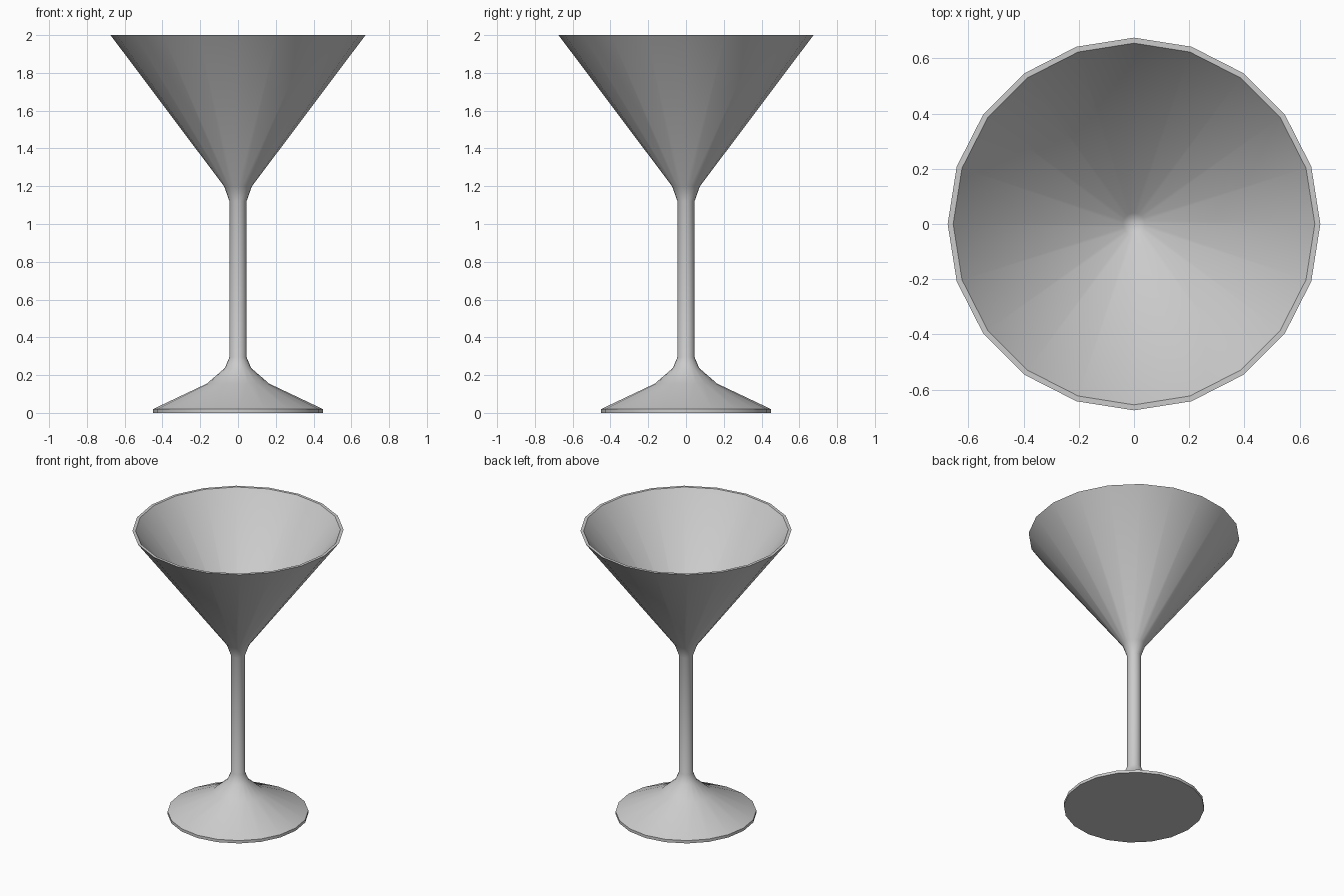
import bpy, bmesh, math

if "Cube" in bpy.data.objects:
    bpy.data.objects.remove(bpy.data.objects["Cube"])

SIDES = 20


def lathe(name, profile):
    """Revolve an (r, z) profile around the z axis; r = 0 points become poles."""
    bm = bmesh.new()
    rings = []
    for r, z in profile:
        if r == 0:
            rings.append([bm.verts.new((0, 0, z))] * SIDES)
        else:
            rings.append([bm.verts.new((r * math.cos(math.tau * i / SIDES),
                                        r * math.sin(math.tau * i / SIDES), z))
                          for i in range(SIDES)])
    for a, b in zip(rings, rings[1:]):
        for i in range(SIDES):
            j = (i + 1) % SIDES
            quad = list(dict.fromkeys((a[i], a[j], b[j], b[i])))
            bm.faces.new(quad)
    bmesh.ops.recalc_face_normals(bm, faces=bm.faces)
    mesh = bpy.data.meshes.new(name)
    bm.to_mesh(mesh)
    bm.free()
    obj = bpy.data.objects.new(name, mesh)
    bpy.context.collection.objects.link(obj)
    bpy.ops.object.select_all(action='DESELECT')
    obj.select_set(True)
    bpy.context.view_layer.objects.active = obj
    bpy.ops.object.shade_smooth_by_angle(angle=math.radians(50))
    return obj


# Foot, stem and bowl form one continuous turned surface
foot = [(0, 0), (0.45, 0), (0.45, 0.02), (0.165, 0.155), (0.07, 0.237)]
stem = [(0.045, 0.295), (0.045, 1.12)]
bowl_outside = [(0.074, 1.2), (0.675, 2.0)]
bowl_inside = [(0.655, 2.0), (0.04, 1.195), (0, 1.185)]

lathe("martini_glass", foot + stem + bowl_outside + bowl_inside)
